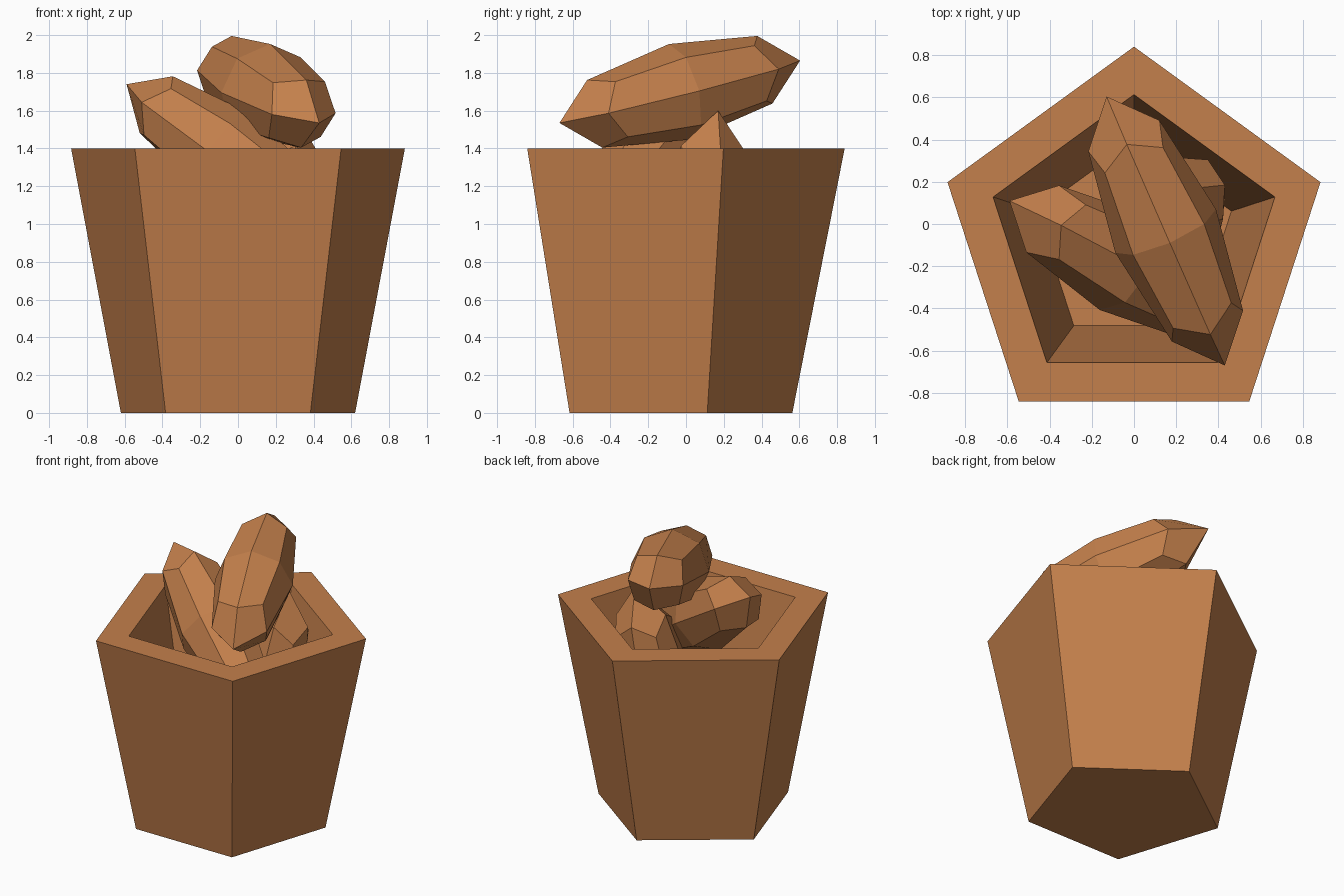
import bpy, bmesh, math
from mathutils import Vector, Matrix

if "Cube" in bpy.data.objects:
    bpy.data.objects.remove(bpy.data.objects["Cube"])

clay = bpy.data.materials.new("warm_brown")
clay.diffuse_color = (0.55, 0.215, 0.072, 1)
clay.use_nodes = True
clay.node_tree.nodes["Principled BSDF"].inputs["Base Color"].default_value = clay.diffuse_color


def finish(bm, name):
    bmesh.ops.recalc_face_normals(bm, faces=bm.faces)
    mesh = bpy.data.meshes.new(name)
    bm.to_mesh(mesh)
    bm.free()
    mesh.materials.append(clay)
    obj = bpy.data.objects.new(name, mesh)
    bpy.context.collection.objects.link(obj)
    return obj


# Five-sided tapered pot with a thick rim and a hollow inside
def pot():
    bm = bmesh.new()
    profile = [(0.652, 0.0), (0.929, 1.4), (0.702, 1.4), (0.485, 0.32)]
    rings = []
    for radius, z in profile:
        ring = []
        for i in range(5):
            a = math.pi / 2 + i * math.tau / 5
            ring.append(bm.verts.new((radius * math.cos(a),
                                      radius * math.sin(a) - 0.089, z)))
        rings.append(ring)
    for low, high in zip(rings, rings[1:]):
        for i in range(5):
            j = (i + 1) % 5
            bm.faces.new((low[i], low[j], high[j], high[i]))
    bm.faces.new(rings[0])
    bm.faces.new(rings[-1])
    return finish(bm, "pot")


# Long faceted tuber: a once-divided cube rounded to a ball, then stretched
def tuber(name, centre, axis, side, width):
    w = Vector(axis)
    wn = w.normalized()
    u = Vector(side)
    u = (u - wn * u.dot(wn)).normalized()
    v = wn.cross(u)
    frame = Matrix((u * width, v * width, w)).transposed().to_4x4()
    bm = bmesh.new()
    bmesh.ops.create_cube(bm, size=2)
    bmesh.ops.subdivide_edges(bm, edges=bm.edges[:], cuts=1, use_grid_fill=True)
    for vert in bm.verts:
        vert.co = vert.co.normalized()
    bmesh.ops.transform(bm, matrix=Matrix.Translation(centre) @ frame,
                        verts=bm.verts)
    return finish(bm, name)


pot()
tuber("top_tuber", (0.15, -0.033, 1.70), (-0.28, 0.637, 0.165),
      (0.02, -0.057, 0.25), 0.26)
tuber("left_tuber", (-0.053, -0.183, 1.369), (-0.537, 0.293, 0.371),
      (0.112, -0.039, 0.193), 0.25)
tuber("right_tuber", (0.19, 0.08, 0.91), (0.10, 0.09, 0.69),
      (0.97, 0.25, 0.0), 0.25)
